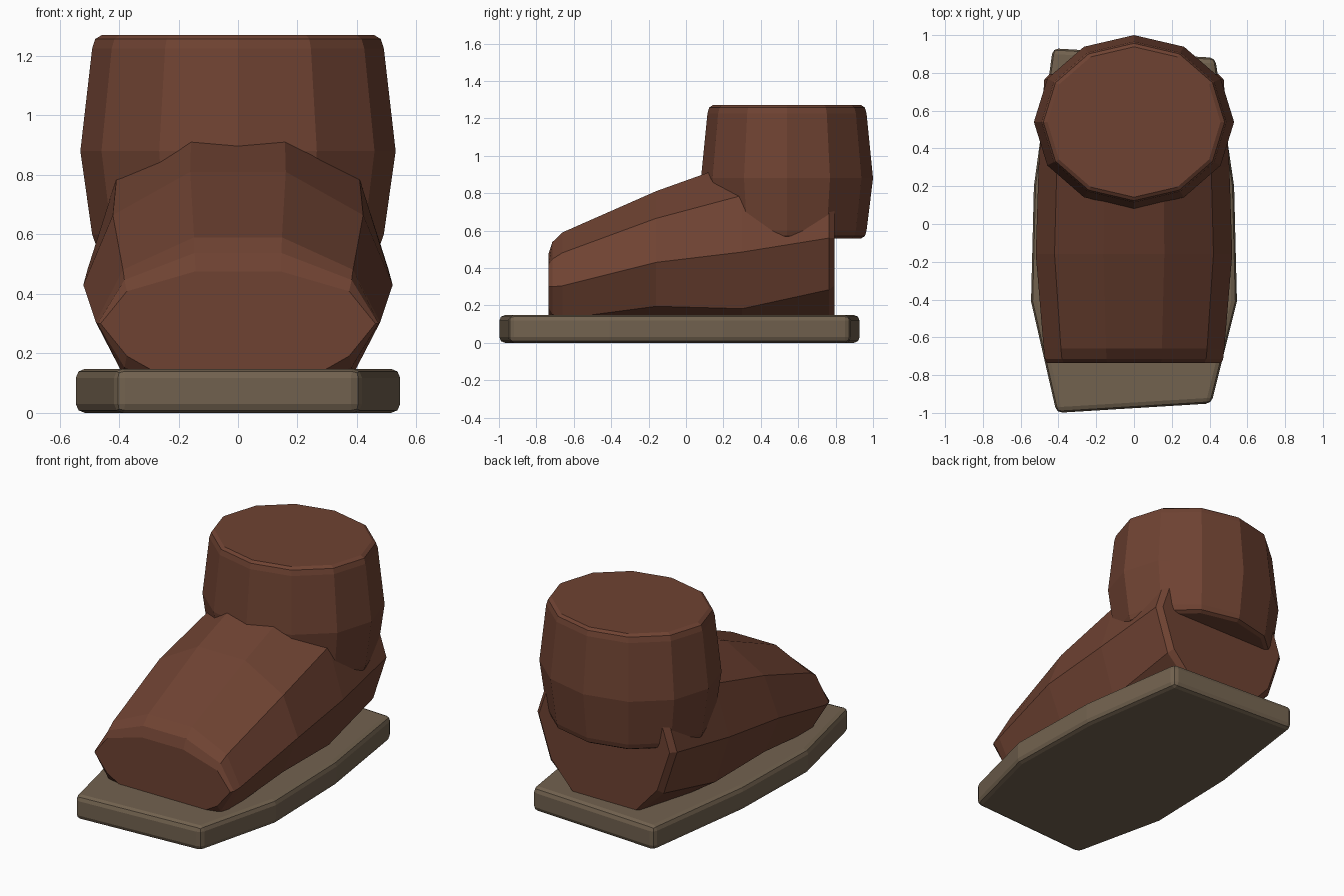
import bpy, bmesh, math

if "Cube" in bpy.data.objects:
    bpy.data.objects.remove(bpy.data.objects["Cube"])


def material(name, rgb):
    m = bpy.data.materials.new(name)
    m.diffuse_color = (*rgb, 1)
    m.use_nodes = True
    m.node_tree.nodes["Principled BSDF"].inputs["Base Color"].default_value = m.diffuse_color
    return m


leather = material("brown leather", (0.158, 0.055, 0.032))
rubber = material("taupe sole", (0.168, 0.122, 0.078))


def loft(name, rings, mat):
    """Skin a list of equal-length rings and cap both ends."""
    bm = bmesh.new()
    loops = [[bm.verts.new(p) for p in ring] for ring in rings]
    n = len(loops[0])
    for a, b in zip(loops, loops[1:]):
        for i in range(n):
            j = (i + 1) % n
            bm.faces.new((a[i], a[j], b[j], b[i]))
    bm.faces.new(loops[0])
    bm.faces.new(loops[-1])
    bmesh.ops.recalc_face_normals(bm, faces=bm.faces)
    mesh = bpy.data.meshes.new(name)
    bm.to_mesh(mesh)
    bm.free()
    mesh.materials.append(mat)
    obj = bpy.data.objects.new(name, mesh)
    bpy.context.collection.objects.link(obj)
    return obj


def unit_ring(n, start=0.0):
    return [(math.cos(start + math.tau * i / n), math.sin(start + math.tau * i / n))
            for i in range(n)]


# Sole: slightly skewed slab with rounded edges
outline = [(-0.41, -1.0), (0.41, -0.95), (0.545, -0.41), (0.53, 0.2),
           (0.43, 0.88), (-0.43, 0.93), (-0.53, 0.2), (-0.545, -0.41)]
sole = loft("sole", [[(x, y, z) for x, y in outline] for z in (0, 0.148)], rubber)
bevel = sole.modifiers.new("rounded edges", 'BEVEL')
bevel.width = 0.03
bevel.segments = 2
bevel.limit_method = 'ANGLE'
bevel.angle_limit = math.radians(20)

# Foot: ten-sided sections from toe to heel (y, half width, centre z, half height)
sections = [(-0.735, 0.462, 0.30, 0.185), (-0.715, 0.472, 0.30, 0.25),
            (-0.66, 0.478, 0.305, 0.30), (-0.16, 0.52, 0.43, 0.40),
            (0.30, 0.505, 0.485, 0.515), (0.765, 0.475, 0.56, 0.47),
            (0.795, 0.445, 0.56, 0.43)]
# The sole hides the lower part, so the underside is kept level inside it
foot = loft("foot", [[(w * c, y, max(0.06, zc + h * s)) if s > -0.9
                      else (w * c, y, 0.06) for c, s in unit_ring(10)]
                     for y, w, zc, h in sections], leather)

# Cuff: twelve-sided barrel around the ankle (z, scale)
levels = [(0.558, 0.86), (0.57, 0.905), (0.60, 0.925), (0.88, 1.0),
          (1.225, 0.925), (1.257, 0.905), (1.27, 0.865)]
cuff = loft("ankle_cuff", [[(0.53 * s * c, 0.54 + 0.46 * s * d, z)
                            for c, d in unit_ring(12)] for z, s in levels], leather)
